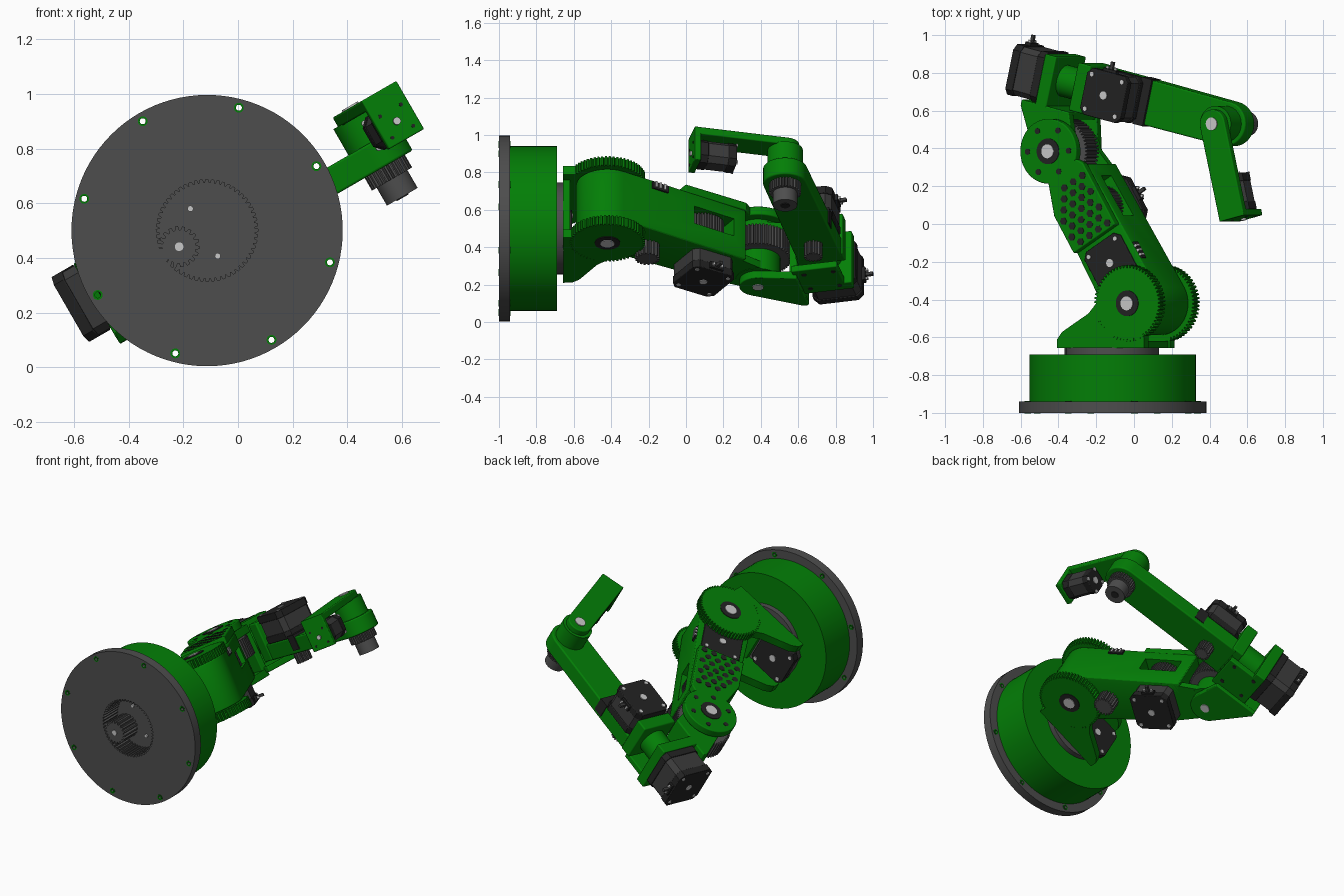
import bpy, bmesh, math
from math import cos, sin, pi, radians
from mathutils import Matrix, Vector, geometry

if "Cube" in bpy.data.objects:
    bpy.data.objects.remove(bpy.data.objects["Cube"])


def material(name, rgb):
    m = bpy.data.materials.new(name)
    m.use_nodes = True
    m.diffuse_color = (*rgb, 1)
    m.node_tree.nodes["Principled BSDF"].inputs["Base Color"].default_value = (*rgb, 1)
    return m


GREEN = material("green plastic", (0.001, 0.21, 0.002))
GREY = material("dark grey plastic", (0.075, 0.075, 0.075))
BLACK = material("black metal", (0.016, 0.016, 0.016))
STEEL = material("motor steel", (0.042, 0.042, 0.042))
METAL = material("bright metal", (0.58, 0.58, 0.58))


# Outlines and placement helpers
def T(x, y, z=0):
    return Matrix.Translation((x, y, z))


def R(deg, axis):
    return Matrix.Rotation(radians(deg), 4, axis)


def circle(x, y, r, n=40):
    return [(x + r * cos(2 * pi * i / n), y + r * sin(2 * pi * i / n)) for i in range(n)]


def rect(x0, x1, y0, y1):
    return [(x0, y0), (x1, y0), (x1, y1), (x0, y1)]


def hull(points):
    return [points[i] for i in geometry.convex_hull_2d([Vector(p) for p in points])]


def gear(x, y, r, teeth, depth=0.014):
    pts = []
    for i in range(teeth):
        for f, rr in ((0, r - depth), (0.25, r - depth), (0.42, r), (0.83, r)):
            a = 2 * pi * (i + f) / teeth
            pts.append((x + rr * cos(a), y + rr * sin(a)))
    return pts


def smooth(me):
    me.shade_smooth()
    me.set_sharp_from_angle(angle=radians(25))


def prism(name, outlines, z0, z1, frame, mat, bevel=0):
    """Extrude one outline, or a list of outlines, along the local z of a frame."""
    if isinstance(outlines[0][0], (int, float)):
        outlines = [outlines]
    bm = bmesh.new()
    for pts in outlines:
        face = bm.faces.new([bm.verts.new((p[0], p[1], z0)) for p in pts])
        new = bmesh.ops.extrude_face_region(bm, geom=[face])["geom"]
        for v in new:
            if isinstance(v, bmesh.types.BMVert):
                v.co.z = z1
    bmesh.ops.recalc_face_normals(bm, faces=bm.faces)
    me = bpy.data.meshes.new(name)
    bm.to_mesh(me)
    bm.free()
    me.materials.append(mat)
    smooth(me)
    ob = bpy.data.objects.new(name, me)
    bpy.context.collection.objects.link(ob)
    ob.matrix_world = frame
    if bevel:
        b = ob.modifiers.new("bevel", 'BEVEL')
        b.width, b.segments, b.limit_method = bevel, 3, 'ANGLE'
        b.angle_limit = radians(50)
    return ob


def cut(cutter, *targets):
    """Subtract the cutter from each target, apply the result and drop the cutter."""
    for ob in targets:
        m = ob.modifiers.new("cut", 'BOOLEAN')
        m.operation, m.object, m.solver = 'DIFFERENCE', cutter, 'EXACT'
        bpy.context.view_layer.update()
        done = ob.evaluated_get(bpy.context.evaluated_depsgraph_get())
        me = bpy.data.meshes.new_from_object(done)
        ob.modifiers.clear()
        ob.data = me
        smooth(me)
    bpy.data.objects.remove(cutter)


def motor(name, frame, depth=0.17, h=0.127, plug=True):
    """Square stepper motor, visible end at local z = depth, plug on local +y."""
    c = h - 0.03
    body = [(h, -c), (h, c), (c, h), (-c, h), (-h, c), (-h, -c), (-c, -h), (c, -h)]
    inner = [(x * 0.96, y * 0.96) for x, y in body]
    prism(name + "_front_cap", body, 0, 0.045, frame, BLACK, 0.004)
    prism(name + "_core", inner, 0.04, depth - 0.04, frame, STEEL)
    prism(name + "_rear_cap", body, depth - 0.045, depth, frame, BLACK, 0.004)
    k = h * 0.74
    spots = [circle(x, y, 0.012, 12) for x in (-k, k) for y in (-k, k)]
    prism(name + "_screws", spots + [circle(0, 0, 0.022, 20)],
          depth - 0.001, depth + 0.005, frame, METAL)
    if plug:
        prism(name + "_plug", rect(-0.04, 0.04, h - 0.02, h + 0.015),
              depth - 0.045, depth - 0.01, frame, BLACK)
        prism(name + "_pins", [rect(x - 0.006, x + 0.006, h, h + 0.028) for x in (-0.025, 0.025)],
              depth - 0.035, depth - 0.02, frame, METAL)
        prism(name + "_lead", rect(-0.009, 0.009, h, h + 0.055),
              depth - 0.037, depth - 0.019, frame, STEEL)


def hub(name, frame, z):
    prism(name + "_bearing", circle(0, 0, 0.068), z - 0.006, z + 0.004, frame, BLACK)
    prism(name + "_axle", circle(0, 0, 0.037), z, z + 0.008, frame, METAL)


# Frames: the whole arm is turned about the base axis
WRIST = (0.68, 0.53)
ROOT = T(-0.113, 0, 0.5) @ R(-30, 'Y')
BASE = ROOT @ T(0, -1) @ R(-90, 'X')
SHOULDER = ROOT @ T(0.21, -0.42)
ARM = SHOULDER @ R(121.3, 'Z')
REACH = 0.942
ELBOW = ARM @ T(REACH, 0)
FORE = ROOT @ T(*WRIST) @ R(-13.2, 'Z')
GRIP = ROOT @ T(*WRIST) @ R(-76.5, 'Z')
FLIP = R(180, 'X')

# Base: flange, drum, inner ring gear and turntable
flange = prism("base_flange", circle(0, 0, 0.496, 96), 0, 0.06, BASE, GREY)
drum = prism("base_drum", circle(0, 0, 0.44, 96), 0.06, 0.31, BASE, GREEN)
ring = prism("ring_gear_housing", circle(0, 0, 0.21, 64), 0.05, 0.2, BASE, GREY)
cut(prism("ring_gear_cutter", gear(0, 0, 0.186, 56, 0.012), -0.02, 0.14, BASE, GREY), flange, ring)
cut(prism("drum_cutter", circle(0, 0, 0.209, 64), 0.0, 0.19, BASE, GREEN), drum)
bolts = [(0.464 * cos(a), 0.464 * sin(a)) for a in (radians(44.5 + 45 * i) for i in range(8))]
rims = prism("bolt_hole_rims", [circle(x, y, 0.018, 20) for x, y in bolts], -0.002, 0.062, BASE, GREEN)
cut(prism("bolt_hole_cutter", [circle(x, y, 0.011, 16) for x, y in bolts], -0.05, 0.1, BASE, GREEN),
    flange, rims)
prism("base_pinion", gear(-0.118, 0, 0.075, 18), 0.005, 0.15, BASE, GREY)
prism("base_motor_shaft", circle(-0.118, 0, 0.016, 20), 0, 0.1, BASE, METAL)
prism("turntable_screws", [circle(-0.013, y, 0.011, 16) for y in (-0.1, 0.1)], 0.13, 0.146, BASE, METAL)
prism("turntable", circle(0, 0, 0.245, 64), 0.3, 0.345, BASE, GREY)
motor("base_motor", ROOT @ T(-0.118, -0.76) @ R(-90, 'X'), 0.15, plug=False)

# Shoulder yoke: two footed side plates with fixed gears
prism("yoke_floor", rect(0.03, 0.25, -0.657, -0.62), -0.207, 0.207, ROOT, GREEN)
foot = [(-0.222, -0.657), (-0.22, -0.61), (-0.19, -0.572), (-0.13, -0.535), (-0.03, -0.475),
        (0.02, -0.42), (0.21, -0.42)]
for side, flip, drop, heel in (("upper", Matrix(), 0, 0.31), ("lower", FLIP, -0.362, 0.26)):
    prism(side + "_yoke_foot", foot + [(heel, -0.58), (heel, -0.657)],
          0.155, 0.207, ROOT @ T(0, 0, drop), GREEN)
    prism(side + "_shoulder_gear", gear(0, 0, 0.202, 60), 0.155, 0.209, SHOULDER @ flip, GREEN)
    hub(side + "_shoulder", SHOULDER @ flip, 0.209)

# Upper arm: body with side window, perforated panel, elbow disc and bottom plate
neck = [(0.63, 0.148), (0.75, 0.085), (0.78, -0.148)]
body = prism("upper_arm_body", hull(circle(0, 0, 0.168) + rect(0.2, 0.6, -0.148, 0.148) + neck),
             -0.153, 0.153, ARM, GREEN, 0.012)
cut(prism("arm_window_cutter", rect(0.45, 0.7, -0.3, 0.0), -0.03, 0.075, ARM, GREEN), body)
prism("idler_gear", gear(0.575, -0.025, 0.118, 40), -0.025, 0.07, ARM, GREY)
prism("perforated_panel", hull(rect(0.4, 0.6, -0.148, 0.148) + neck + [(0.82, 0.08), (0.82, -0.12)]),
      0.15, 0.2, ARM, GREEN, 0.006)
prism("elbow_disc", circle(0, 0, 0.172, 48), 0.15, 0.2, ELBOW, GREEN, 0.006)
prism("upper_arm_bottom_plate", hull(rect(0.6, 0.7, -0.14, 0.14) + circle(REACH, 0, 0.1)),
      -0.153, -0.11, ARM, GREEN)
vents = [circle(0.43 + 0.049 * i, -0.112 + 0.064 * j + 0.032 * (i % 2), 0.021, 6)
         for i in range(7) for j in range(4) if i < 5 or j < 3]
vents += [circle(REACH + 0.125 * cos(i * pi / 3), 0.125 * sin(i * pi / 3), 0.016, 12) for i in range(6)]
prism("panel_holes", vents, 0.199, 0.202, ARM, BLACK)
prism("arm_side_screws", [circle(x, y, 0.013, 12) for x in (0.1, 0.36) for y in (-0.07, 0.07)],
      0.147, 0.151, ARM @ R(90, 'X'), BLACK)
motor("shoulder_motor", ARM @ T(0.25, 0), 0.165, plug=False)
prism("arm_connector", rect(0.18, 0.28, -0.172, -0.14), 0.1, 0.14, ARM, BLACK)
prism("arm_connector_pins", [rect(x, x + 0.012, -0.178, -0.16) for x in (0.195, 0.222, 0.25)],
      0.11, 0.143, ARM, METAL)
prism("shoulder_pinion", gear(0.25, 0, 0.066, 18), -0.235, -0.15, ARM, GREY)
motor("elbow_motor", ARM @ T(0.6, 0, -0.085) @ FLIP, 0.185, 0.13)
hub("elbow", ELBOW, 0.2)

# Elbow link: hinge, gear, side plates and roll motor bracket
prism("elbow_gear", gear(0, 0, 0.178, 56), -0.03, 0.09, ELBOW, GREY)
prism("elbow_hinge", circle(0, 0, 0.12), -0.155, 0.15, ELBOW, GREEN)
to_root = ROOT.inverted() @ FORE
corners = [(to_root @ Vector((s, t, 0))).to_2d()[:] for s, t in rect(-1.155, -0.86, -0.17, -0.14)]
pivot = to_root @ (FORE.inverted() @ ELBOW).translation
for side, z0, z1, r in (("upper", 0.09, 0.14, 0.12), ("lower", -0.2, -0.155, 0.1)):
    prism(side + "_elbow_plate", hull(corners + circle(pivot.x, pivot.y, r)), z0, z1, ROOT, GREEN, 0.005)
prism("elbow_lug_pin", circle(0, 0, 0.03, 24), -0.205, -0.19, ELBOW, METAL)
prism("bracket_wall", rect(-1.155, -0.86, -0.18, -0.138), -0.178, 0.138, FORE, GREEN, 0.006)
prism("bracket_floor", rect(-1.06, -0.82, -0.16, 0.09), -0.178, -0.14, FORE, GREEN, 0.006)
prism("roll_motor_mount", rect(-1.07, -1.0, -0.16, 0.13), -0.178, 0.14, FORE, GREEN, 0.006)
motor("roll_motor", FORE @ T(-1.07, 0) @ R(-90, 'Y'), 0.198, 0.137)
prism("roll_shaft", circle(0, 0, 0.085), -1.01, -0.84, FORE @ R(90, 'Y'), GREEN)
prism("bracket_screws", [circle(s, t, 0.013, 12) for s in (-1.02, -0.87) for t in (-0.1, 0.06)],
      -0.181, -0.177, FORE, BLACK)

# Forearm: beam, drive motor, wrist knuckle and pulley
prism("forearm_flange", rect(-0.87, -0.79, -0.13, 0.13), -0.12, 0.13, FORE, GREEN, 0.008)
prism("forearm_beam", hull(rect(-0.82, -0.6, -0.122, 0.122) + circle(0, 0, 0.118)),
      -0.122, -0.02, FORE, GREEN, 0.008)
motor("wrist_motor", FORE @ T(-0.66, 0, -0.02), 0.18)
prism("wrist_motor_seat", rect(-0.55, -0.485, -0.127, 0.127), -0.1, -0.005, FORE, BLACK)
prism("wrist_drive_pinion", gear(-0.66, 0, 0.05, 16), -0.2, -0.12, FORE, GREY)
prism("wrist_knuckle", circle(0, 0, 0.095), -0.03, 0.09, FORE, GREEN)
prism("wrist_pulley", gear(0, 0, 0.085, 30, 0.01), -0.175, -0.12, FORE, GREY)
prism("wrist_coupler", circle(0, 0, 0.065), -0.25, -0.17, FORE, GREY)
prism("coupler_bore", circle(0, 0, 0.025, 20), -0.254, -0.24, FORE, BLACK)

# Hand: link, end plate and small motor
prism("hand_link", hull(circle(0, 0, 0.076) + rect(0.4, 0.515, -0.076, 0.076)),
      0.085, 0.128, GRIP, GREEN, 0.006)
prism("hand_end_plate", rect(0.48, 0.515, -0.076, 0.076), -0.075, 0.128, GRIP, GREEN, 0.005)
prism("wrist_axle", circle(0, 0, 0.034, 24), 0.12, 0.134, GRIP, METAL)
HAND = GRIP @ T(0.48, 0) @ R(-90, 'Y')
motor("hand_motor", HAND, 0.2, 0.069, plug=False)
prism("hand_shaft", circle(0, 0, 0.014, 20), -0.045, -0.03, HAND, METAL)
prism("hand_screws", [circle(x, y, 0.007, 12) for x in (-0.045, 0.045) for y in (-0.045, 0.045)],
      -0.038, -0.034, HAND, BLACK)
